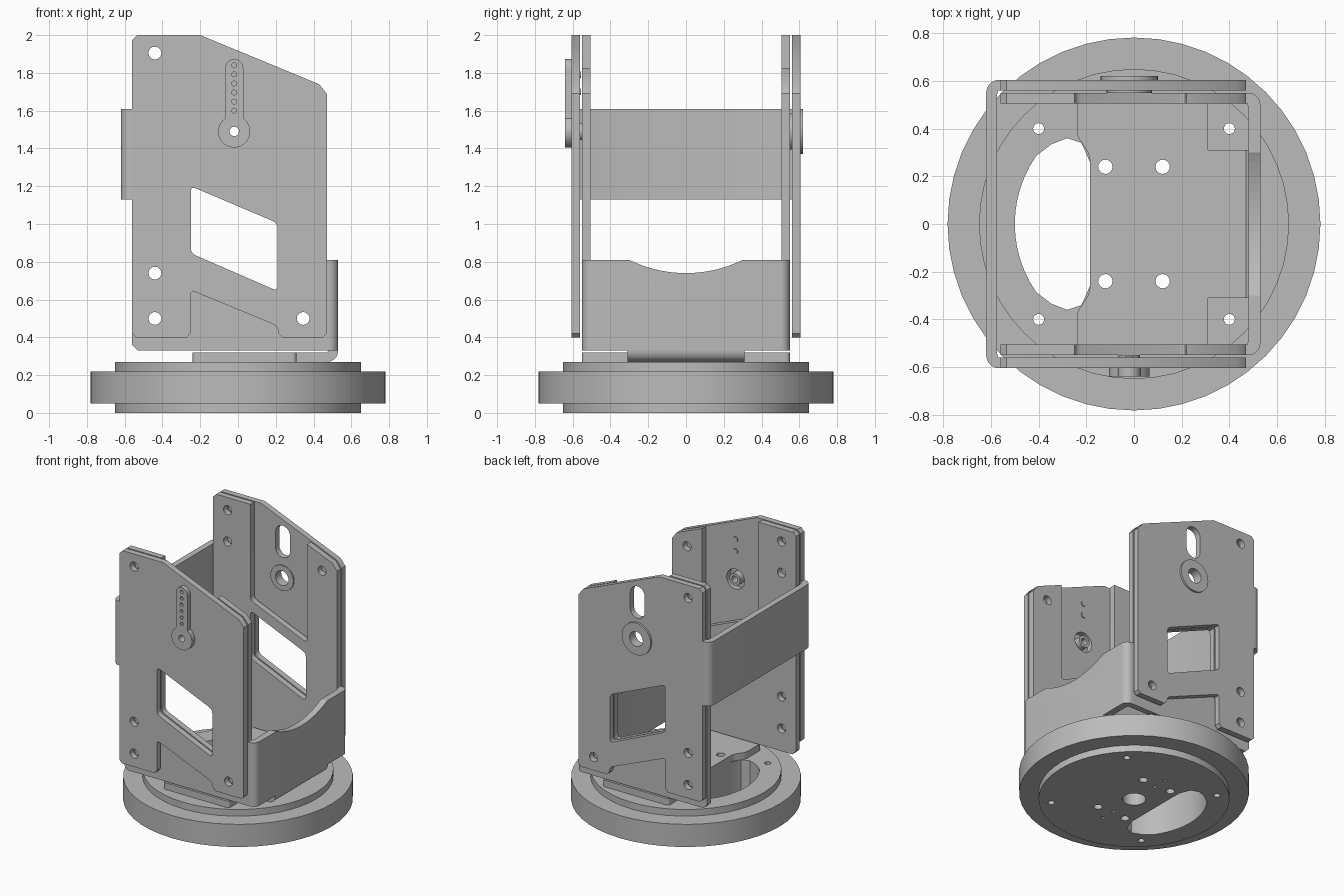
import bpy, bmesh
from math import cos, sin, pi, radians
from mathutils import Matrix, Vector

if "Cube" in bpy.data.objects:
    bpy.data.objects.remove(bpy.data.objects["Cube"])

# Single matte grey metal
GREY = (0.5, 0.5, 0.5, 1)
metal = bpy.data.materials.new("grey metal")
metal.use_nodes = True
metal.diffuse_color = GREY
metal.node_tree.nodes["Principled BSDF"].inputs["Base Color"].default_value = GREY


def arc(cx, cy, r, start=0, end=360, n=24):
    """Points on an arc; a full circle drops its repeated last point."""
    count = n if end - start == 360 else n + 1
    angles = [radians(start + (end - start) * i / n) for i in range(count)]
    return [(cx + r * cos(a), cy + r * sin(a)) for a in angles]


def rounded(points, radius, n=4):
    """Round every corner of a closed outline."""
    out = []
    for i, p in enumerate(points):
        p, a, b = Vector(p), Vector(points[i - 1]), Vector(points[(i + 1) % len(points)])
        start = p + (a - p).normalized() * min(radius, (a - p).length * 0.45)
        end = p + (b - p).normalized() * min(radius, (b - p).length * 0.45)
        for k in range(n + 1):
            t = k / n
            out.append(tuple(start * (1 - t) ** 2 + p * 2 * t * (1 - t) + end * t * t))
    return out


def plate(name, loops, low, high, upright=False):
    """Extrude an outline with holes along z, or along y when upright."""
    curve = bpy.data.curves.new(name, 'CURVE')
    curve.dimensions, curve.fill_mode = '2D', 'BOTH'
    curve.extrude = (high - low) / 2
    for loop in loops:
        spline = curve.splines.new('POLY')
        spline.points.add(len(loop) - 1)
        for point, (u, v) in zip(spline.points, loop):
            point.co = (u, v, 0, 1)
        spline.use_cyclic_u = True
    helper = bpy.data.objects.new(name + " outline", curve)
    bpy.context.collection.objects.link(helper)
    graph = bpy.context.evaluated_depsgraph_get()
    mesh = bpy.data.meshes.new_from_object(helper.evaluated_get(graph))
    bpy.data.objects.remove(helper)
    mid = (low + high) / 2
    if upright:
        place = Matrix.Translation((0, mid, 0)) @ Matrix.Rotation(pi / 2, 4, 'X')
    else:
        place = Matrix.Translation((0, 0, mid))
    mesh.transform(place)
    bm = bmesh.new()
    bm.from_mesh(mesh)
    bmesh.ops.remove_doubles(bm, verts=bm.verts, dist=0.0002)
    bmesh.ops.recalc_face_normals(bm, faces=bm.faces)
    bm.to_mesh(mesh)
    bm.free()
    obj = bpy.data.objects.new(name, mesh)
    bpy.context.collection.objects.link(obj)
    mesh.materials.clear()
    mesh.materials.append(metal)
    bpy.ops.object.select_all(action='DESELECT')
    obj.select_set(True)
    bpy.context.view_layer.objects.active = obj
    bpy.ops.object.shade_smooth_by_angle(angle=radians(30))
    return obj


# Round base: drilled core with a wider rim
half = arc(0, 0, 0.5, 145, 180, 6)[::-1] + []
upper = half[1:] + [(-0.345, 0.335), (-0.28, 0.36), (-0.22, 0.34), (-0.185, 0.26)]
upper = [half[0]] + upper[::1]
opening = upper + [(x, -y) for x, y in upper[:0:-1]]
bolts = [arc(x, y, 0.03, n=16) for x in (-0.12, 0.12) for y in (-0.24, 0.24)]
corners = [arc(x, y, 0.023, n=16) for x in (-0.4, 0.4) for y in (-0.4, 0.4)]
pins = [arc(0, y, 0.014, n=10) for y in (-0.33, -0.22, 0.22, 0.33)]
plate("base_core", [arc(0, 0, 0.65, n=48), opening, arc(0, 0, 0.08)]
      + bolts + corners + pins, 0, 0.27)
plate("base_rim", [arc(0, 0, 0.782, n=48), arc(0, 0, 0.65, n=48)], 0.05, 0.22)

# Floor flange of the inner bracket, and its bend up to the end wall
side = [(0.31, 0.31), (0.31, 0.55), (-0.24, 0.55), (-0.24, 0.37), (-0.185, 0.29)]
flange = side + [(x, -y) for x, y in side[::-1]]
plate("floor_flange", [rounded(flange, 0.025)] + bolts, 0.27, 0.32)
bend = [(0.31, 0.32), (0.31, 0.27)] + arc(0.47, 0.33, 0.06, -90, 0, 8) + [(0.48, 0.33)]
plate("flange_bend", [bend + [(0.47, 0.32)]], -0.31, 0.31, True)


def u_profile(end, outer, out_y, in_y, inner, r):
    """Bent strip seen from above, joining two side panels."""
    s = 1 if outer > end else -1
    c = [(outer - s * r + s * r * cos(t), out_y - r + r * sin(t))
         for t in (pi / 2 * (1 - i / 8) for i in range(9))]
    out = [(end, out_y)] + c
    inside = [(inner, in_y - 0.02), (inner - s * 0.005, in_y), (end, in_y)]
    return (out + [(x, -y) for x, y in out[::-1]]
            + [(x, -y) for x, y in inside[::-1]] + inside)


# Cross strip of the outer bracket
plate("rear_strip", [u_profile(-0.56, -0.62, 0.605, 0.56, -0.575, 0.055)], 1.13, 1.61)

# End wall of the inner bracket with a shallow dip in its top edge
wall = plate("end_wall", [u_profile(0.47, 0.53, 0.55, 0.505, 0.48, 0.05)], 0.33, 0.81)
bpy.ops.mesh.primitive_cylinder_add(vertices=128, radius=0.68, depth=0.4,
                                    location=(0.5, 0, 1.42), rotation=(0, pi / 2, 0))
cutter = bpy.context.object
cutter.name, cutter.hide_render = "dip_cutter", True
cut = wall.modifiers.new("dip", 'BOOLEAN')
cut.operation, cut.object, cut.solver = 'DIFFERENCE', cutter, 'EXACT'
bpy.context.view_layer.objects.active = wall
bpy.ops.object.modifier_move_to_index(modifier=cut.name, index=0)
bpy.ops.object.modifier_apply(modifier=cut.name)
bpy.data.objects.remove(cutter)
wall.data.materials.clear()
wall.data.materials.append(metal)

# Side panels in two layers on each side
PX, PZ = -0.02, 1.49
window = rounded([(-0.25, 1.2), (0.21, 1.005), (0.21, 0.645), (-0.25, 0.845)], 0.03)
notch = rounded([(-0.25, 0.3), (-0.25, 0.65), (0.21, 0.46), (0.23, 0.3)], 0.03)[5:-5]
screws = [arc(x, z, 0.034, n=16)
          for x, z in ((-0.44, 1.905), (-0.44, 0.74), (-0.44, 0.5), (0.345, 0.5))]
extra = [arc(x, z, 0.034, n=16) for x, z in ((-0.44, 1.67), (0.345, 1.66))]
left_top = [(-0.56, 1.975), (-0.535, 2.0)]
right_top = [(0.43, 1.74), (0.47, 1.69)]

outer = ([(-0.54, 0.4), (-0.56, 0.42)] + left_top + [(-0.2, 2.0)] + right_top
         + [(0.47, 0.42), (0.45, 0.4), (0.235, 0.4), (0.212, 0.425)]
         + notch[::-1] + [(-0.25, 0.425), (-0.27, 0.4)])
recess = rounded([(-0.25, 2.0), (-0.25, 1.28), (0.22, 1.085), (0.22, 1.826)], 0.03)[5:-5]
inner = ([(-0.53, 0.33), (-0.56, 0.36)] + left_top + [(-0.25, 2.0)] + recess
         + [(0.22, 1.826)] + right_top + [(0.47, 0.33)])

slot = arc(PX, 1.82, 0.06, 0, 180, 10) + arc(PX, 1.70, 0.06, 180, 360 - 0.01, 10)
arm_screws = [arc(PX, z, 0.02, n=12) for z in (1.70, 1.79)]
for name, low in (("front", -0.55), ("back", 0.505)):
    plate(name + "_inner_panel", [inner, window] + screws + extra, low, low + 0.045, True)
plate("front_outer_panel", [outer, window, arc(PX, PZ, 0.075)] + screws + arm_screws,
      -0.605, -0.56, True)
plate("back_outer_panel", [outer, window, arc(PX, PZ, 0.055), slot] + screws,
      0.56, 0.605, True)

# Pivot collars on the back panel
for name, r, low, high in (("outer", 0.12, 0.605, 0.62), ("inner", 0.095, 0.55, 0.56)):
    plate(name + "_pivot_collar", [arc(PX, PZ, r, n=32), arc(PX, PZ, 0.055)], low, high, True)

# Drive arm on the front panel with its hub and two screws
arm = arc(PX, 1.825, 0.048, 0, 180, 12) + arc(PX, PZ, 0.085, 125, 415, 28)
holes = [arc(PX, 1.6 + 0.048 * i, 0.013, n=12) for i in range(6)]
plate("drive_arm", [arm, arc(PX, PZ, 0.025)] + holes, -0.64, -0.605, True)
plate("drive_hub", [arc(PX, PZ, 0.045), arc(PX, PZ, 0.025)], -0.61, -0.55, True)
for i, z in enumerate((1.70, 1.79)):
    plate("arm_screw_%d" % (i + 1), [arc(PX, z, 0.018, n=12)], -0.608, -0.555, True)
